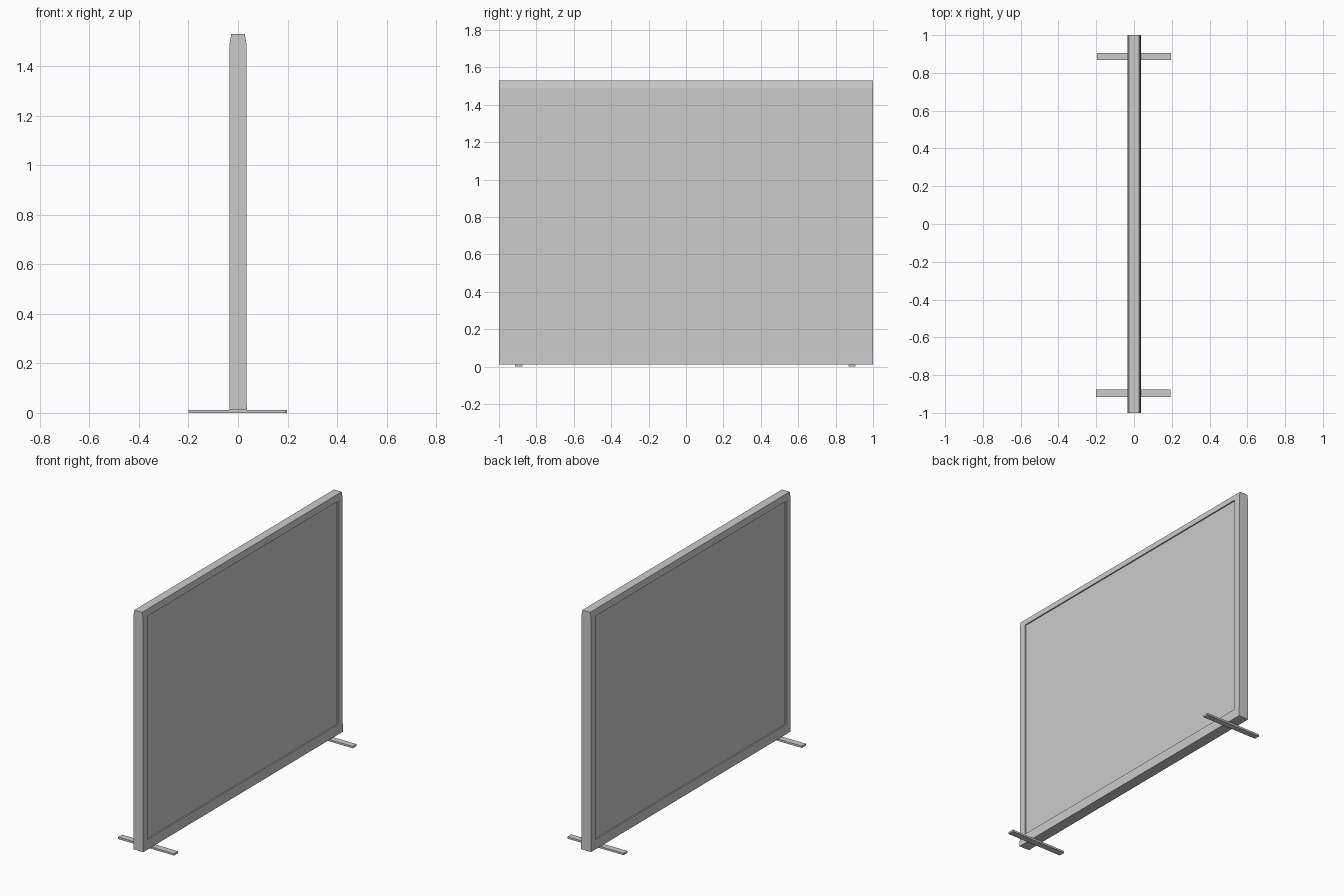
import bpy

cube = bpy.data.objects.get("Cube")
if cube:
    bpy.data.objects.remove(cube, do_unlink=True)

grey = bpy.data.materials.new("light_grey")
grey.use_nodes = True
GREY = (0.6, 0.6, 0.6, 1)
grey.diffuse_color = GREY
grey.node_tree.nodes["Principled BSDF"].inputs["Base Color"].default_value = GREY


def extrude_y(name, profile, y0, y1):
    """Solid with an x-z profile (counter-clockwise from the front) run along y."""
    n = len(profile)
    verts = [(x, y, z) for y in (y0, y1) for x, z in profile]
    faces = [tuple(range(n)), tuple(reversed(range(n, 2 * n)))]
    faces += [(i, i + n, (i + 1) % n + n, (i + 1) % n) for i in range(n)]
    mesh = bpy.data.meshes.new(name)
    mesh.from_pydata(verts, [], faces)
    mesh.materials.append(grey)
    obj = bpy.data.objects.new(name, mesh)
    bpy.context.collection.objects.link(obj)
    return obj


def bar(name, x0, x1, y0, y1, z0, z1):
    return extrude_y(name, [(x0, z0), (x1, z0), (x1, z1), (x0, z1)], y0, y1)


HALF = 0.034              # half the frame depth
BOTTOM, SILL, HEAD, TOP = 0.012, 0.075, 1.49, 1.53
INNER = 0.955             # half the opening width

# Frame: tapered top rail, bottom rail and two upright posts
extrude_y("top_rail", [(-HALF, HEAD), (HALF, HEAD), (0.027, TOP), (-0.027, TOP)], -1, 1)
extrude_y("bottom_rail", [(-HALF, BOTTOM), (0.036, BOTTOM), (HALF, SILL), (-HALF, SILL)], -1, 1)
bar("front_post", -HALF, HALF, -1, -INNER, SILL, HEAD)
bar("back_post", -HALF, HALF, INNER, 1, SILL, HEAD)

# Panel set slightly back inside the frame
bar("panel", -HALF + 0.008, HALF - 0.008, -INNER, INNER, SILL, HEAD)

# Flat crosswise feet
bar("front_foot", -0.2, 0.192, -0.915, -0.875, 0, BOTTOM)
bar("back_foot", -0.197, 0.197, 0.868, 0.906, 0, BOTTOM)
